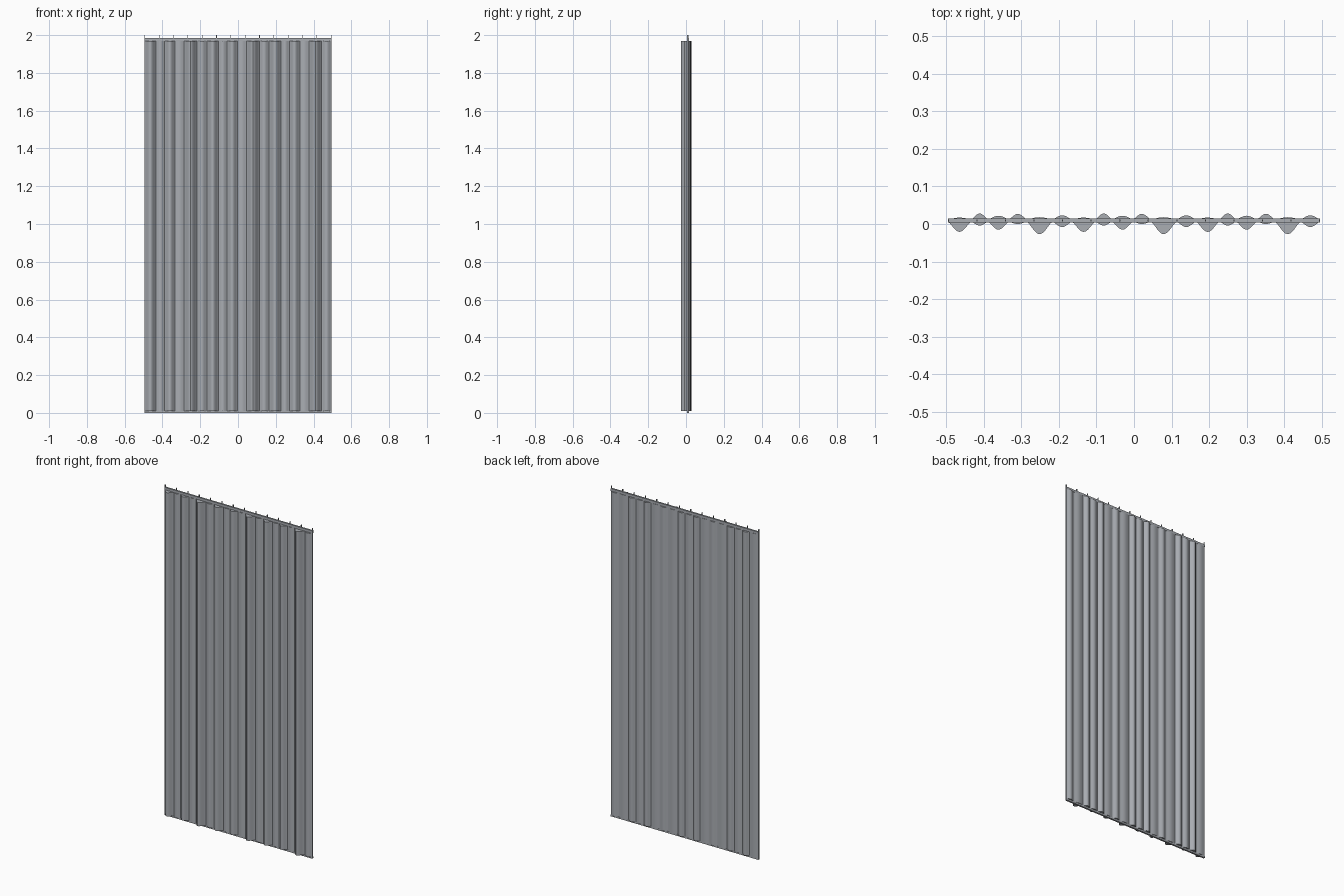
import bpy, bmesh, math

if "Cube" in bpy.data.objects:
    bpy.data.objects.remove(bpy.data.objects["Cube"])

grey = bpy.data.materials.new("slate_grey")
grey.diffuse_color = (.40, .42, .45, 1)
grey.use_nodes = True
grey.node_tree.nodes["Principled BSDF"].inputs["Base Color"].default_value = grey.diffuse_color

def add_object(name, bm):
    me = bpy.data.meshes.new(name)
    bm.to_mesh(me)
    bm.free()
    me.materials.append(grey)
    ob = bpy.data.objects.new(name, me)
    bpy.context.collection.objects.link(ob)
    return ob

def box(name, x0, x1, y0, y1, z0, z1):
    bm = bmesh.new()
    bmesh.ops.create_cube(bm, size=1)
    for v in bm.verts:
        v.co.x = x0 + (v.co.x + .5) * (x1 - x0)
        v.co.y = y0 + (v.co.y + .5) * (y1 - y0)
        v.co.z = z0 + (v.co.z + .5) * (z1 - z0)
    return add_object(name, bm)

# repeating pleats: width, front depth, back depth
PLEATS = [(.062, -.021, .017), (.045, -.004, .028), (.055, -.015, .022),
          (.048, .000, .027), (.068, -.027, .018), (.052, -.008, .023)] * 3
Y_FRONT, Y_BACK, N = .006, .0125, 12

# closed wavy cross-section extruded to full height
front, back = [], []
x = -.495
for w, f, b in PLEATS:
    for i in range(N):
        t = i / N
        k = math.sin(math.pi * t) ** 1.4   # rounded fold with a crease at each side
        front.append((x + w * t, Y_FRONT + (f - Y_FRONT) * k))
        back.append((x + w * t, Y_BACK + (b - Y_BACK) * k))
    x += w
front.append((x, Y_FRONT))
back.append((x, Y_BACK))
bm = bmesh.new()
face = bm.faces.new([bm.verts.new((px, py, .01)) for px, py in front + back[::-1]])
ret = bmesh.ops.extrude_face_region(bm, geom=[face])
bmesh.ops.translate(bm, vec=(0, 0, 1.96),
                    verts=[g for g in ret["geom"] if isinstance(g, bmesh.types.BMVert)])
bmesh.ops.recalc_face_normals(bm, faces=bm.faces)
curtain = add_object("curtain_pleats", bm)
bpy.context.view_layer.objects.active = curtain
curtain.select_set(True)
bpy.ops.object.shade_smooth_by_angle(angle=math.radians(30))

# hems
box("top_hem", -.495, .495, .004, .0146, 1.97, 1.985)
box("bottom_hem", -.495, .495, .004, .0146, 0, .01)

# hanging tabs along the top
for i in range(14):
    cx = -.4935 + i * .987 / 13
    box(f"hanging_tab_{i + 1}", cx - .0015, cx + .0015, .006, .0125, 1.98, 2)
